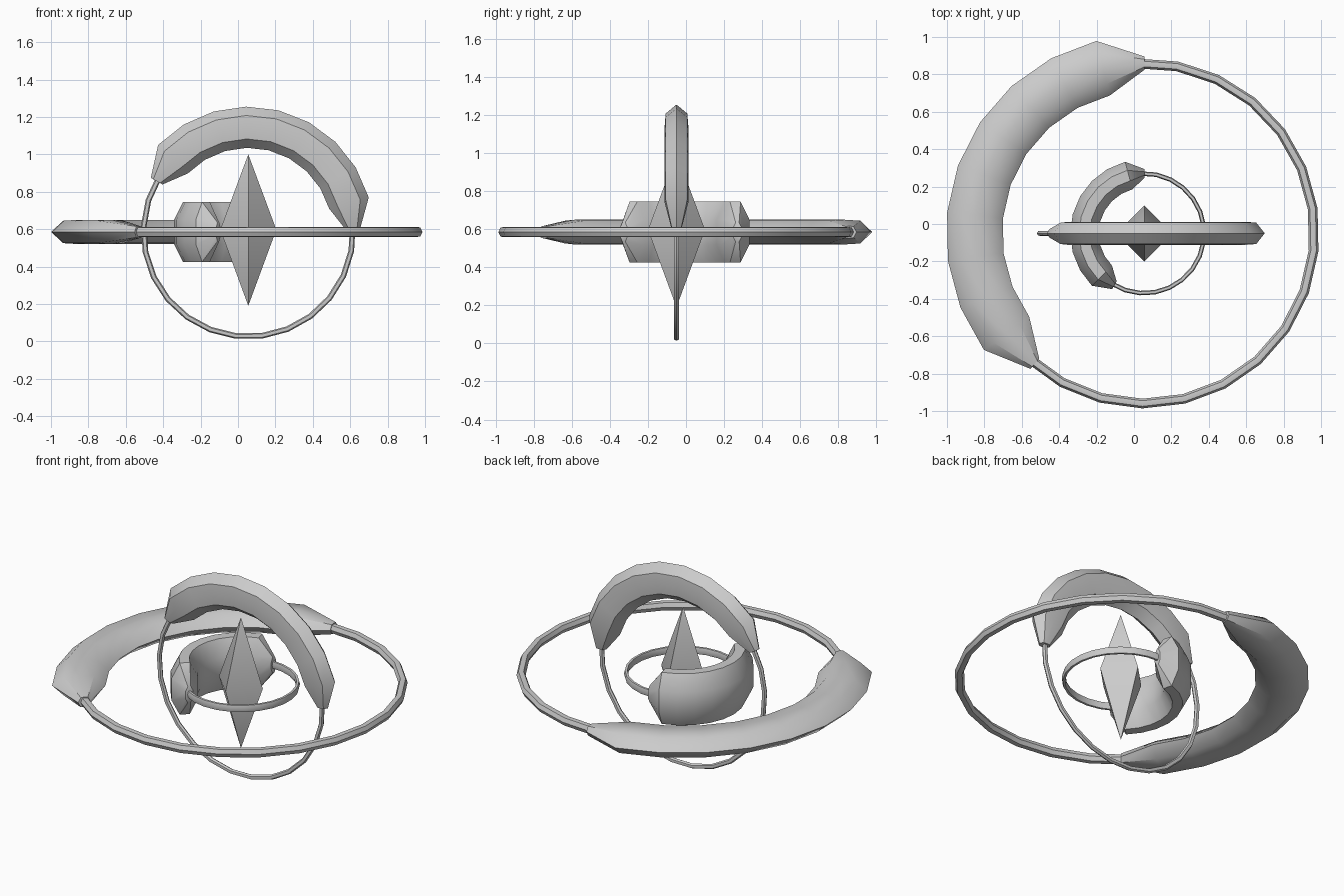
import bpy, bmesh
from math import cos, sin, radians
from mathutils import Vector

if "Cube" in bpy.data.objects:
    bpy.data.objects.remove(bpy.data.objects["Cube"])

CENTRE = Vector((0.055, -0.05, 0.585))
# Eight-sided cross-sections (radial, depth), one pointed and one flat-sided
POINTED = [(1, 0), (.57, .92), (0, 1), (-.57, .92), (-1, 0), (-.57, -.92), (0, -1), (.57, -.92)]
FLAT = [(1, .42), (.38, 1), (-.38, 1), (-1, .42), (-1, -.42), (-.38, -1), (.38, -1), (1, -.42)]


def finish(name, bm, smooth=40):
    bmesh.ops.recalc_face_normals(bm, faces=bm.faces[:])
    me = bpy.data.meshes.new(name)
    bm.to_mesh(me)
    bm.free()
    ob = bpy.data.objects.new(name, me)
    bpy.context.collection.objects.link(ob)
    bpy.ops.object.select_all(action='DESELECT')
    ob.select_set(True)
    bpy.context.view_layer.objects.active = ob
    bpy.ops.object.shade_smooth_by_angle(angle=radians(smooth))
    return ob


def arc(name, radius, a0, a1, steps, section, size, end, upright=False):
    """Sweep a section along an arc; the first and last rings use the end size."""
    bm = bmesh.new()
    rings = []
    for i in range(steps + 1):
        a = radians(a0 + (a1 - a0) * i / steps)
        w, h = end if i in (0, steps) else size
        ring = []
        for u, v in section:
            r = radius + u * w
            x, y, d = r * cos(a), r * sin(a), v * h
            p = Vector((x, d, y)) if upright else Vector((x, y, d))
            ring.append(bm.verts.new(CENTRE + p))
        rings.append(ring)
    n = len(section)
    for p, q in zip(rings, rings[1:]):
        for k in range(n):
            bm.faces.new((p[k], p[(k + 1) % n], q[(k + 1) % n], q[k]))
    bm.faces.new(rings[0])
    bm.faces.new(rings[-1])
    return finish(name, bm)


# name, radius, thick start, thick end, section, thick size, end size, thin size, thin steps, upright
RINGS = [
    ("outer", .91, 90, 230, 10, POINTED, (.15, .065), (.036, .032), (.026, .026), 16, False),
    ("middle", .56, 1, 151, 10, POINTED, (.11, .062), (.036, .024), (.015, .013), 15, True),
    ("inner", .32, 90, 240, 10, FLAT, (.076, .16), (.024, .05), (.012, .022), 15, False),
]
for name, r, a0, a1, n, sec, thick, end, thin, tn, up in RINGS:
    arc(name + "_ring_thick_arc", r, a0, a1, n, sec, thick, end, up)
    arc(name + "_ring_thin_arc", r, a1 - 3, a0 + 363, tn, POINTED, thin, thin, up)

# Central four-sided crystal
bm = bmesh.new()
belt = [bm.verts.new((CENTRE.x + .15 * x, CENTRE.y + .15 * y, .597))
        for x, y in ((1, 0), (0, 1), (-1, 0), (0, -1))]
for z in (1.0, .19):
    tip = bm.verts.new((CENTRE.x, CENTRE.y, z))
    for k in range(4):
        bm.faces.new((belt[k], belt[(k + 1) % 4], tip))
finish("crystal", bm, 60)
